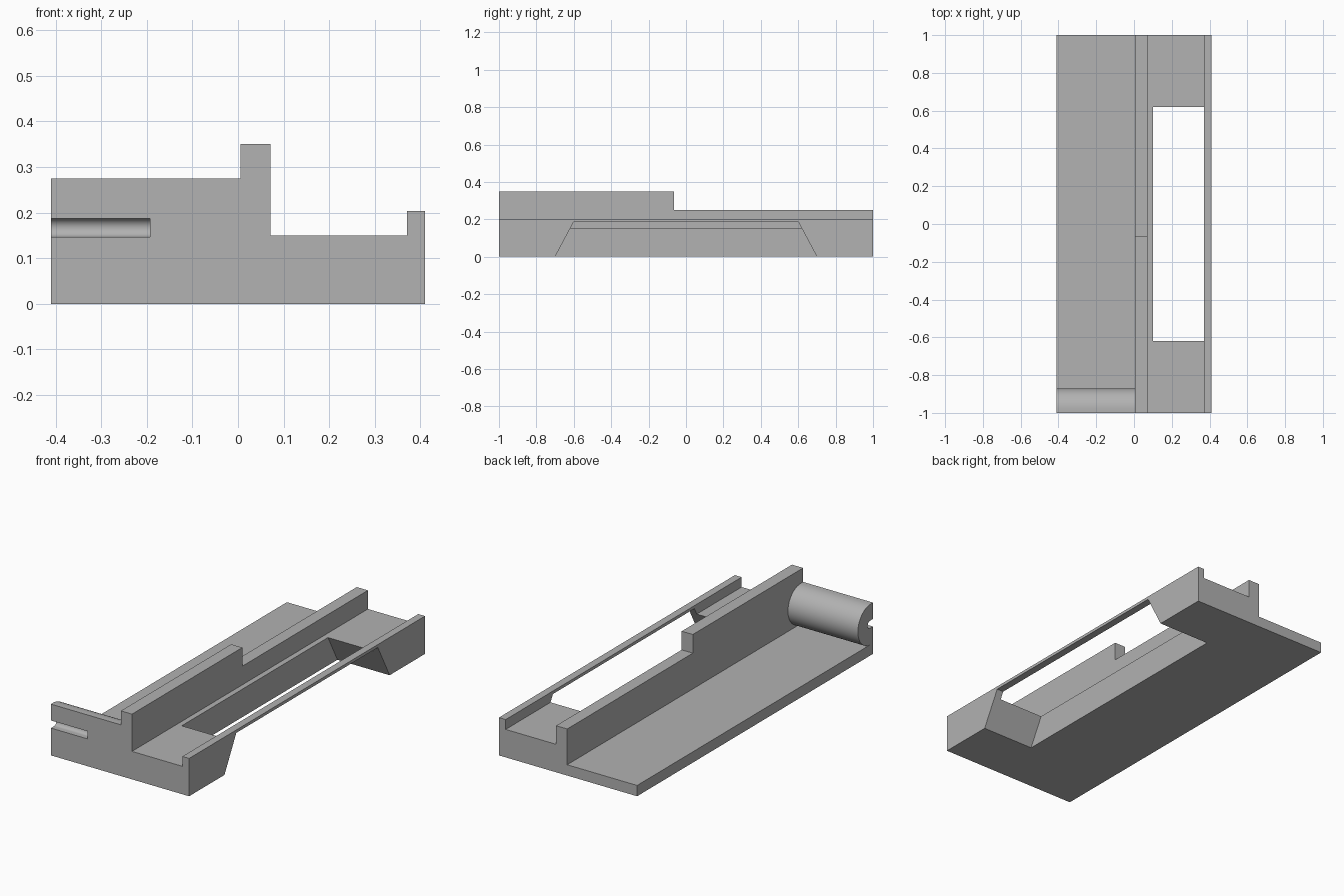
import bpy, bmesh, math
from mathutils import Vector

cube = bpy.data.objects.get("Cube")
if cube:
    bpy.data.objects.remove(cube, do_unlink=True)

grey = bpy.data.materials.new("plain grey")
grey.use_nodes = True
colour = (0.445, 0.445, 0.445, 1)
grey.diffuse_color = colour
grey.node_tree.nodes["Principled BSDF"].inputs["Base Color"].default_value = colour


def extrude(name, profile, axis, start, end):
    """Prism from a profile: (x, z) pairs swept along y, or (y, z) pairs along x."""
    bm = bmesh.new()
    if axis == "y":
        verts = [bm.verts.new((a, start, b)) for a, b in profile]
        step = Vector((0, end - start, 0))
    else:
        verts = [bm.verts.new((start, a, b)) for a, b in profile]
        step = Vector((end - start, 0, 0))
    face = bm.faces.new(verts)
    swept = bmesh.ops.extrude_face_region(bm, geom=[face], use_keep_orig=True)
    moved = [v for v in swept["geom"] if isinstance(v, bmesh.types.BMVert)]
    bmesh.ops.translate(bm, verts=moved, vec=step)
    bmesh.ops.recalc_face_normals(bm, faces=bm.faces)
    mesh = bpy.data.meshes.new(name)
    bm.to_mesh(mesh)
    bm.free()
    obj = bpy.data.objects.new(name, mesh)
    bpy.context.collection.objects.link(obj)
    mesh.materials.append(grey)
    return obj


def cut(target, cutter):
    """Subtract the cutter, bake the result and discard the cutter."""
    mod = target.modifiers.new("cut", "BOOLEAN")
    mod.operation = "DIFFERENCE"
    mod.solver = "EXACT"
    mod.object = cutter
    bpy.ops.object.select_all(action="DESELECT")
    bpy.context.view_layer.objects.active = target
    target.select_set(True)
    bpy.ops.object.modifier_apply(modifier=mod.name)
    bpy.data.objects.remove(cutter, do_unlink=True)


def half_round(centre_y, centre_z, radius, front_y, segments):
    """Rounded toward the back, with straight sides running to front_y."""
    arc = [(centre_y + radius * math.cos(t), centre_z + radius * math.sin(t))
           for t in (math.pi * (i / segments - 0.5) for i in range(segments + 1))]
    return [(front_y, centre_z - radius)] + arc + [(front_y, centre_z + radius)]


SIDE, PLATE, FLOOR, RAIL, FENCE = 0.41, 0.058, 0.15, 0.203, 0.35
FENCE_IN, FENCE_OUT, RAIL_IN = 0.005, 0.071, 0.37

# Bed: thin plate, tall fence, raised floor and low outer rail
bed = extrude("bed", [
    (-SIDE, 0), (SIDE, 0), (SIDE, RAIL), (RAIL_IN, RAIL), (RAIL_IN, FLOOR),
    (FENCE_OUT, FLOOR), (FENCE_OUT, FENCE), (FENCE_IN, FENCE),
    (FENCE_IN, PLATE), (-SIDE, PLATE)], "y", -1, 1)

# Lowered rear half of the fence
cut(bed, extrude("fence_cutter", [
    (-0.065, 0.25), (1.1, 0.25), (1.1, 0.5), (-0.065, 0.5)], "x", -0.05, 0.2))

# Sloped-end window under the rail, open through the floor
slope = 0.1 / 0.187
cut(bed, extrude("window_cutter", [
    (-0.7 - slope * 0.1, -0.1), (0.7 + slope * 0.1, -0.1),
    (0.6, 0.187), (-0.6, 0.187)], "x", 0.1, 0.6))

# Rounded cross bar at the front of the plate, with a round-bottomed slot
bar = extrude("cross_bar", half_round(-0.98, 0.1665, 0.1085, -1, 40),
              "x", -SIDE, FENCE_IN)
cut(bar, extrude("slot_cutter", half_round(-0.975, 0.167, 0.0205, -1.1, 20),
                 "x", -0.6, -0.193))
bpy.ops.object.select_all(action="DESELECT")
bpy.context.view_layer.objects.active = bar
bar.select_set(True)
bpy.ops.object.shade_smooth_by_angle(angle=math.radians(30))
